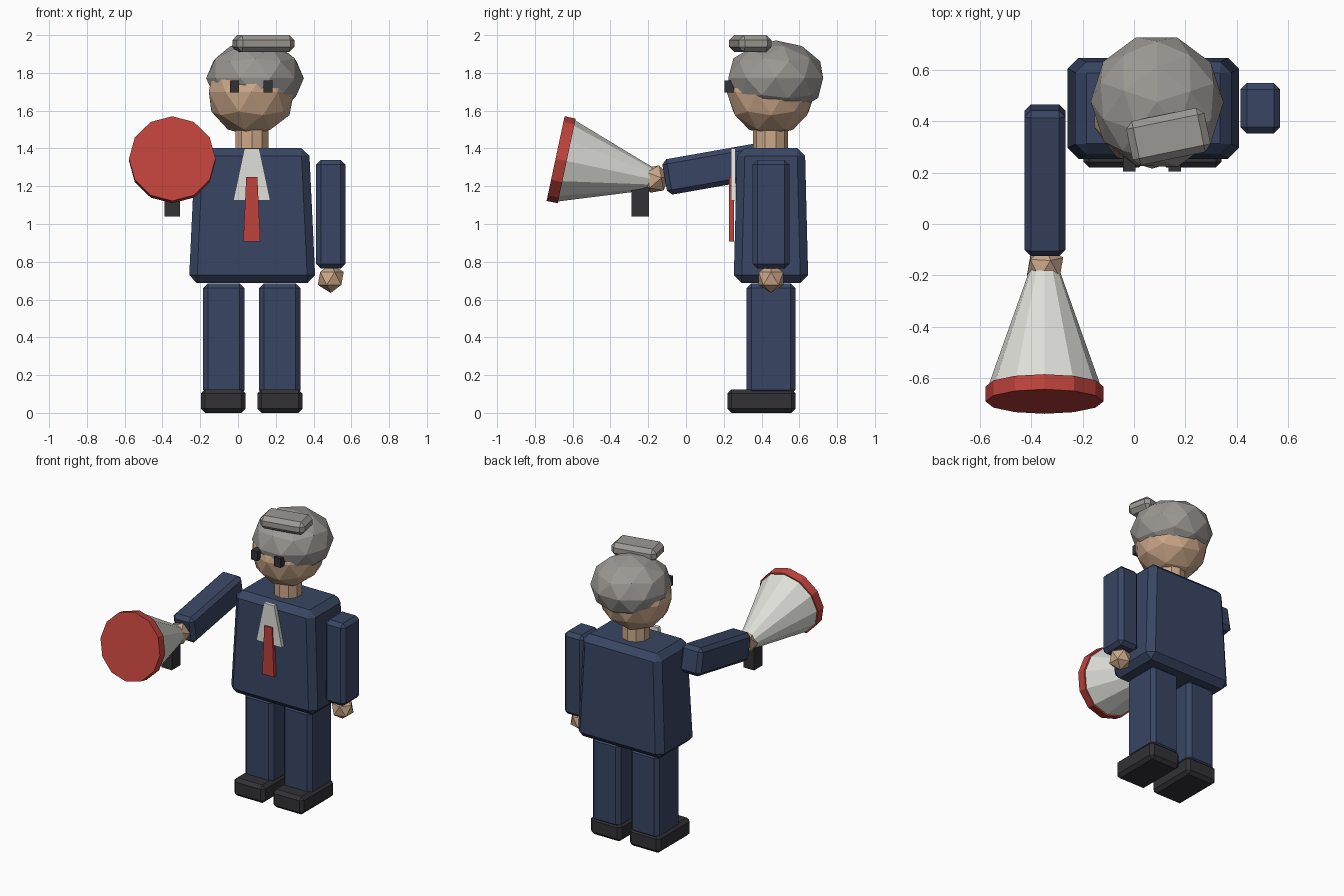
import bpy, bmesh
from math import radians
from mathutils import Matrix, Vector

if "Cube" in bpy.data.objects:
    bpy.data.objects.remove(bpy.data.objects["Cube"])


def material(name, rgb):
    m = bpy.data.materials.new(name)
    m.diffuse_color = (*rgb, 1)
    m.use_nodes = True
    m.node_tree.nodes["Principled BSDF"].inputs["Base Color"].default_value = m.diffuse_color
    return m


NAVY = material("navy cloth", (0.040, 0.060, 0.125))
SKIN = material("skin", (0.60, 0.39, 0.25))
GREY = material("grey hair", (0.33, 0.315, 0.295))
BLACK = material("black", (0.032, 0.031, 0.036))
WHITE = material("off white", (0.74, 0.74, 0.70))
RED = material("red", (0.52, 0.055, 0.045))

CX, CY = 0.075, 0.45  # body axis


def finish(name, bm, mat, loc, rot=(0, 0, 0), bevel=0):
    me = bpy.data.meshes.new(name)
    bmesh.ops.recalc_face_normals(bm, faces=bm.faces)
    if bevel:
        bmesh.ops.bevel(bm, geom=bm.edges[:], offset=bevel, segments=1,
                        affect='EDGES', profile=0.5)
    bm.to_mesh(me)
    bm.free()
    me.materials.append(mat)
    ob = bpy.data.objects.new(name, me)
    ob.location = loc
    ob.rotation_euler = [radians(a) for a in rot]
    bpy.context.collection.objects.link(ob)
    return ob


def box(name, mat, loc, size, rot=(0, 0, 0), bevel=0, taper=(1, 1)):
    """Box whose top is scaled by taper in x and y."""
    bm = bmesh.new()
    bmesh.ops.create_cube(bm, size=1)
    for v in bm.verts:
        tx, ty = taper if v.co.z > 0 else (1, 1)
        v.co = Vector((v.co.x * size[0] * tx, v.co.y * size[1] * ty, v.co.z * size[2]))
    return finish(name, bm, mat, loc, rot, bevel)


def ball(name, mat, loc, radii, subdiv, rot=(0, 0, 0)):
    bm = bmesh.new()
    bmesh.ops.create_icosphere(bm, subdivisions=subdiv, radius=1,
                               matrix=Matrix.Diagonal((*radii, 1)))
    return finish(name, bm, mat, loc, rot)


def cone(name, mat, loc, r1, r2, depth, sides, rot=(0, 0, 0)):
    bm = bmesh.new()
    bmesh.ops.create_cone(bm, cap_ends=True, segments=sides,
                          radius1=r1, radius2=r2, depth=depth)
    return finish(name, bm, mat, loc, rot)


# legs, shoes and eyes, in pairs
for side, s in (("right", -1), ("left", 1)):
    box(side + "_leg", NAVY, (CX - 0.002 + s * 0.148, CY, 0.39), (0.218, 0.257, 0.59), bevel=0.025)
    box(side + "_shoe", BLACK, (CX - 0.003 + s * 0.15, 0.40, 0.0625), (0.238, 0.36, 0.125), bevel=0.022)
    box(side + "_eye", BLACK, (0.07 + s * 0.089, 0.235, 1.728), (0.049, 0.06, 0.065))

# jacket, shirt front and tie
box("jacket", NAVY, (CX, CY, 1.045), (0.67, 0.395, 0.715), bevel=0.042, taper=(0.9, 0.91))
box("shirt_front", WHITE, (0.073, 0.25, 1.262), (0.197, 0.026, 0.276), taper=(0.4, 1))
box("tie", RED, (0.073, 0.24, 1.078), (0.09, 0.026, 0.34), taper=(0.66, 1))

# hanging arm
box("left_arm", NAVY, (0.491, CY, 1.052), (0.155, 0.195, 0.575), bevel=0.025)
ball("left_hand", SKIN, (0.491, CY, 0.712), (0.077,) * 3, 1)

# raised arm
box("right_arm", NAVY, (-0.346, 0.17, 1.295), (0.16, 0.19, 0.575), rot=(-80, 0, 0), bevel=0.025)
ball("right_hand", SKIN, (-0.346, -0.165, 1.238), (0.079,) * 3, 1, rot=(-80, 0, 0))

# megaphone: horn, rim and grip share a tilted axis
TILT = (78, 0, 0)
rim = Vector((-0.348, -0.661, 1.34))
axis = Vector((0, -0.978, 0.208))
cone("megaphone_horn", WHITE, rim - axis * 0.262, 0.055, 0.222, 0.48, 12, TILT)
cone("megaphone_rim", RED, rim, 0.229, 0.229, 0.06, 12, TILT)
box("megaphone_grip", BLACK, (-0.348, -0.242, 1.12), (0.08, 0.094, 0.16))

# neck, head and hair
cone("neck", SKIN, (0.073, 0.447, 1.43), 0.092, 0.092, 0.16, 10)
ball("head", SKIN, (0.071, 0.45, 1.70), (0.237, 0.235, 0.235), 2)
ball("hair", GREY, (0.09, 0.475, 1.772), (0.258, 0.264, 0.2), 2, rot=(0, 0, 18))
box("hair_tuft", GREY, (0.134, 0.34, 1.955), (0.31, 0.175, 0.09), rot=(0, 0, 11.6), bevel=0.027)
